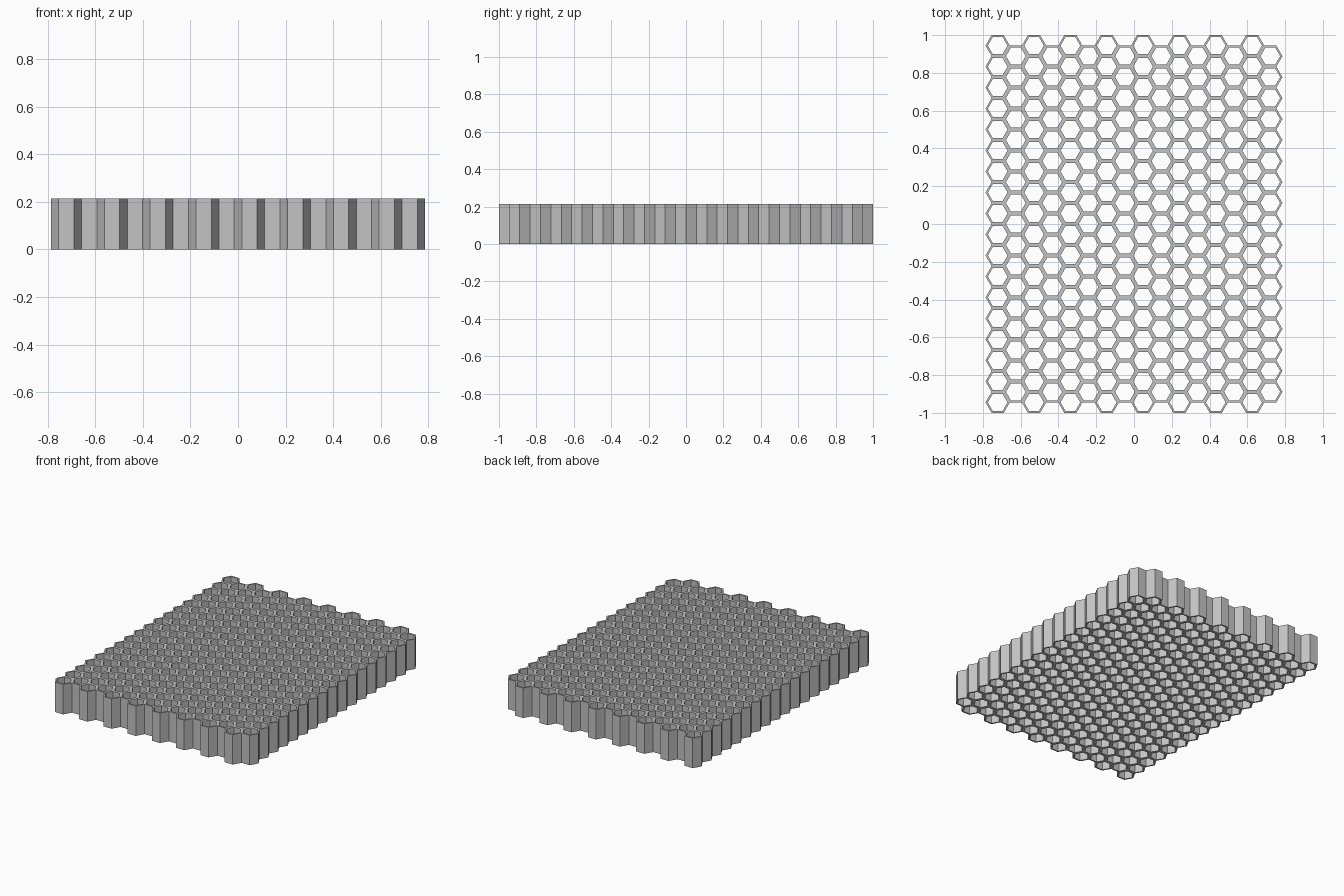
import bpy, bmesh
from math import sqrt, cos, sin, radians
from mathutils import Vector

cube = bpy.data.objects.get("Cube")
if cube:
    bpy.data.objects.remove(cube, do_unlink=True)

COLUMNS, ROWS = 16, 18
PITCH = 2 / ROWS              # flat-to-flat cell size
RADIUS = PITCH / sqrt(3)      # centre to corner
WALL = 0.0105                 # wall of one cell
HEIGHT = 0.215
INNER = RADIUS - WALL * 2 / sqrt(3)

# Plain grey material
grey = bpy.data.materials.new("light grey")
grey.use_nodes = True
colour = (0.55, 0.55, 0.55, 1)
grey.diffuse_color = colour
grey.node_tree.nodes["Principled BSDF"].inputs["Base Color"].default_value = colour


def add_cell(bm, centre):
    """Flat hexagonal ring around one open cell."""
    corners = [Vector((cos(radians(60 * k)), sin(radians(60 * k)), 0)) for k in range(6)]
    outer = [bm.verts.new(centre + c * RADIUS) for c in corners]
    inner = [bm.verts.new(centre + c * INNER) for c in corners]
    for k in range(6):
        n = (k + 1) % 6
        bm.faces.new((outer[k], outer[n], inner[n], inner[k]))


# Staggered columns of cells: odd columns sit half a cell lower and lack one cell
bm = bmesh.new()
for col in range(COLUMNS):
    rows = ROWS - col % 2
    x = (col - (COLUMNS - 1) / 2) * 1.5 * RADIUS
    for row in range(rows):
        add_cell(bm, Vector((x, (row - (rows - 1) / 2) * PITCH, 0)))

# Join shared edges, then raise the sheet into an open honeycomb
bmesh.ops.remove_doubles(bm, verts=bm.verts[:], dist=0.001)
raised = bmesh.ops.extrude_face_region(bm, geom=bm.faces[:], use_keep_orig=True)
top = [g for g in raised["geom"] if isinstance(g, bmesh.types.BMVert)]
bmesh.ops.translate(bm, verts=top, vec=(0, 0, HEIGHT))
bmesh.ops.recalc_face_normals(bm, faces=bm.faces[:])

mesh = bpy.data.meshes.new("honeycomb_panel")
bm.to_mesh(mesh)
bm.free()
mesh.materials.append(grey)
panel = bpy.data.objects.new("honeycomb_panel", mesh)
bpy.context.collection.objects.link(panel)
